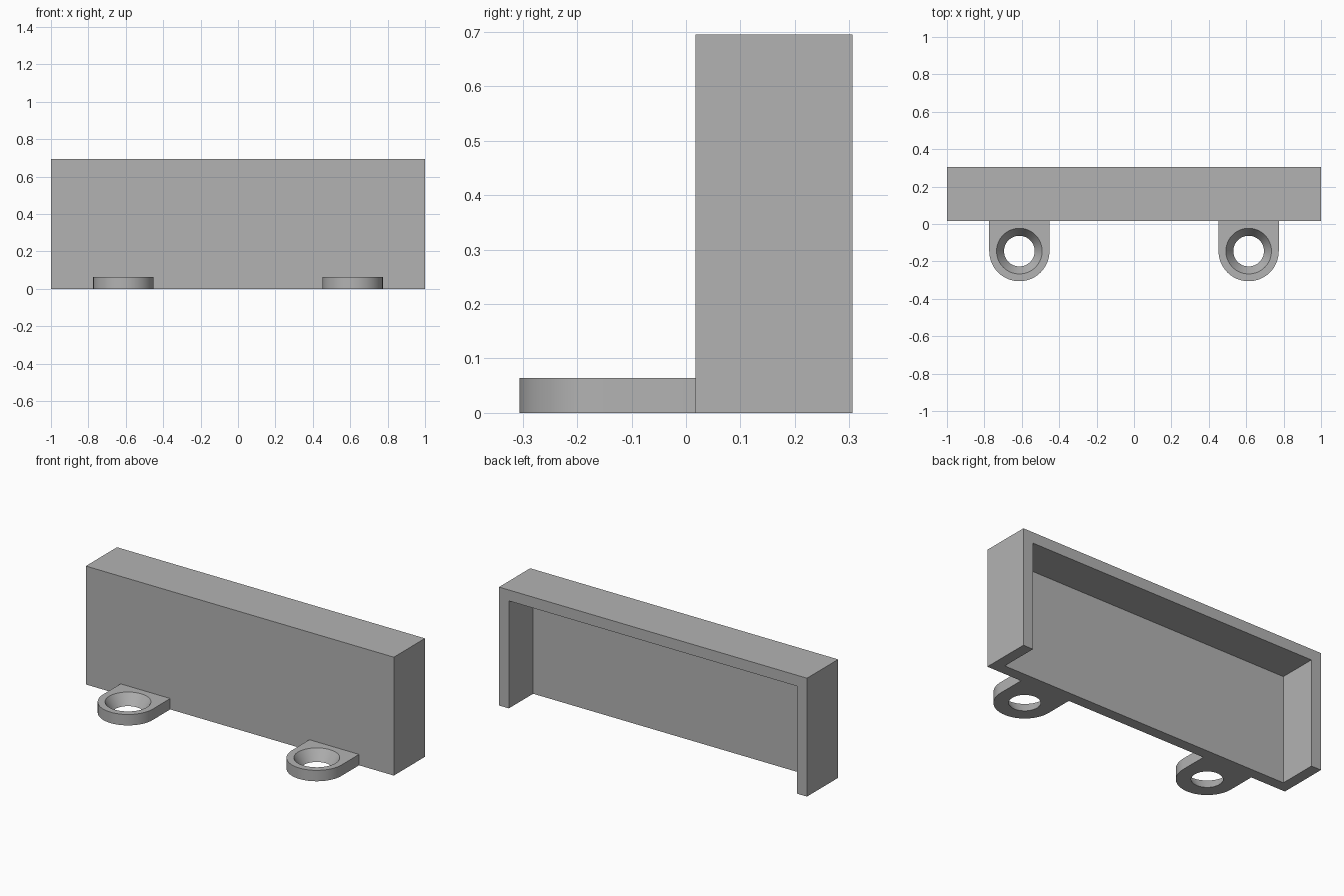
import bpy
import bmesh
from math import pi, cos, sin, radians
from mathutils import Matrix

if "Cube" in bpy.data.objects:
    bpy.data.objects.remove(bpy.data.objects["Cube"], do_unlink=True)

FRONT, BACK, HEIGHT, WALL = 0.017, 0.306, 0.695, 0.064
TAB_X, TAB_Y, TAB_R = 0.613, -0.145, 0.161

grey = bpy.data.materials.new("plain_grey")
grey.use_nodes = True
grey.diffuse_color = (0.45, 0.45, 0.45, 1)
grey.node_tree.nodes["Principled BSDF"].inputs["Base Color"].default_value = (0.45, 0.45, 0.45, 1)


def finish(bm, name):
    bmesh.ops.recalc_face_normals(bm, faces=bm.faces)
    mesh = bpy.data.meshes.new(name)
    bm.to_mesh(mesh)
    bm.free()
    mesh.materials.append(grey)
    obj = bpy.data.objects.new(name, mesh)
    bpy.context.collection.objects.link(obj)
    return obj


def box(name, low, high):
    bm = bmesh.new()
    bmesh.ops.create_cube(bm, size=1)
    for v in bm.verts:
        v.co = [h if c > 0 else l for c, l, h in zip(v.co, low, high)]
    return finish(bm, name)


def cut(obj, cutter):
    mod = obj.modifiers.new("cut", "BOOLEAN")
    mod.operation, mod.solver, mod.object = "DIFFERENCE", "EXACT", cutter
    bpy.ops.object.select_all(action="DESELECT")
    bpy.context.view_layer.objects.active = obj
    obj.select_set(True)
    bpy.ops.object.modifier_apply(modifier=mod.name)
    bpy.data.objects.remove(cutter, do_unlink=True)


# Cover shell, open at the back and underneath
cover = box("cover", (-1, FRONT, 0), (1, BACK, HEIGHT))
cut(cover, box("cavity", (WALL - 1, FRONT + WALL, -1), (1 - WALL, 1, HEIGHT - WALL)))

# Round-ended mounting tabs with countersunk screw holes
for side, label in ((1, "left"), (-1, "right")):
    x = side * TAB_X
    outline = [(x + TAB_R, FRONT), (x - TAB_R, FRONT)]
    outline += [(x + TAB_R * cos(a), TAB_Y + TAB_R * sin(a))
                for a in (pi + pi * i / 32 for i in range(33))]
    bm = bmesh.new()
    base = bm.faces.new([bm.verts.new((px, py, 0)) for px, py in outline])
    top = bmesh.ops.extrude_face_region(bm, geom=[base])["geom"]
    bmesh.ops.translate(bm, vec=(0, 0, WALL),
                        verts=[g for g in top if isinstance(g, bmesh.types.BMVert)])
    tab = finish(bm, label + "_mounting_tab")

    # Cone runs one tab thickness past both faces
    bm = bmesh.new()
    slope = 0.04
    bmesh.ops.create_cone(bm, cap_ends=True, segments=64, depth=WALL * 2,
                          radius1=0.082 - slope / 2, radius2=0.122 + slope / 2,
                          matrix=Matrix.Translation((x, TAB_Y, WALL / 2)))
    cut(tab, finish(bm, "countersink"))
    bpy.ops.object.shade_smooth_by_angle(angle=radians(30))
